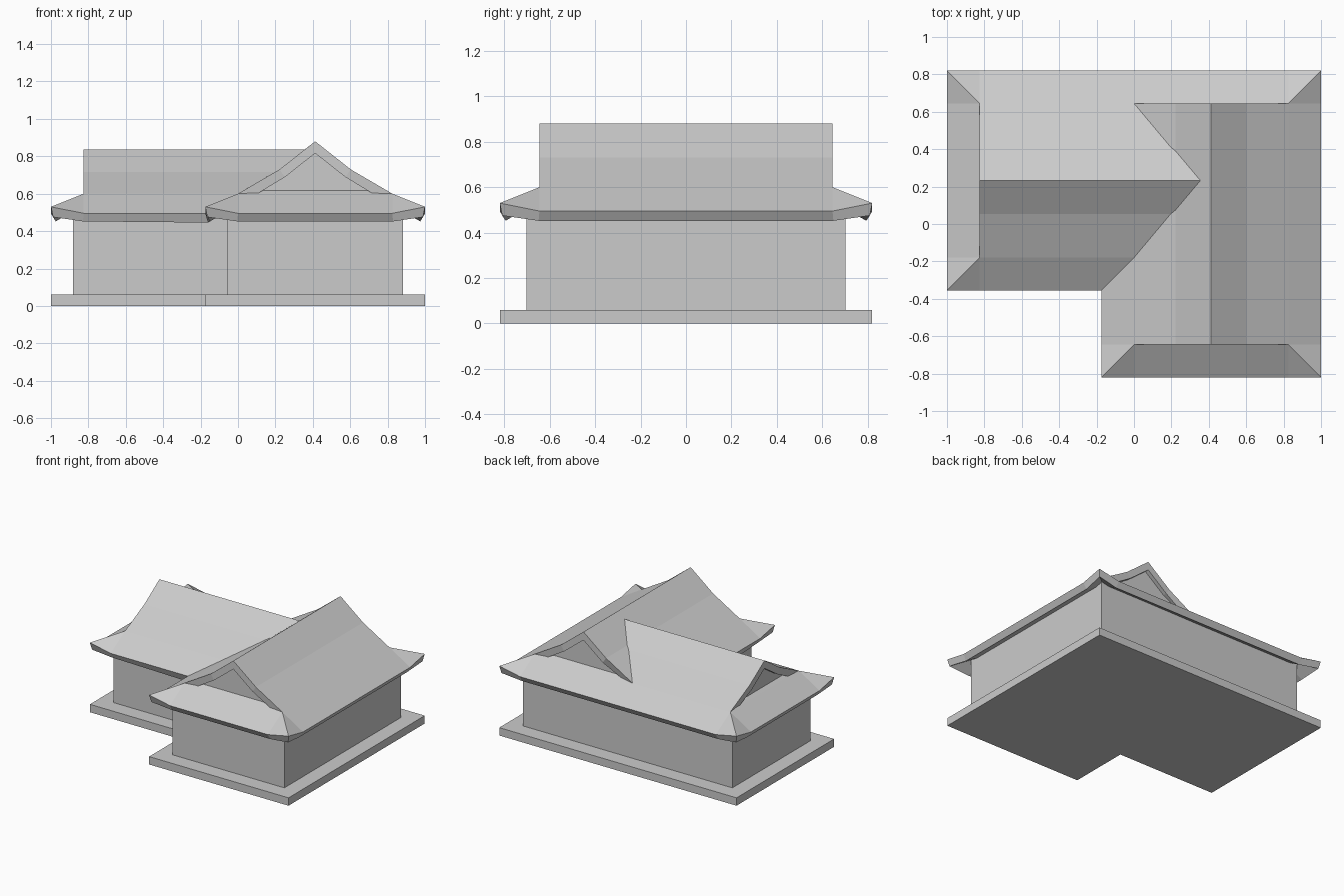
import bpy, bmesh

if "Cube" in bpy.data.objects:
    bpy.data.objects.remove(bpy.data.objects["Cube"])

# Shared dimensions
H, I = 0.5875, 0.175            # half roof width, hip inset from the eave
K = H - I                       # half width of the gable
XA, YB = 0.4125, 0.2325         # ridge lines of the two wings
YE, YG, XG = 0.82, 0.645, -0.825  # end eave and gable positions
ZE, ZC, ZS = 0.495, 0.53, 0.6   # eave, lifted corner, hip top heights
A = dict(brk=0.19, zb=0.73, top=0.88)
B = dict(brk=0.18, zb=0.715, top=0.835)


def make(name, faces, up=False):
    bm = bmesh.new()
    for pts in faces:
        bm.faces.new([bm.verts.new(p) for p in pts])
    bmesh.ops.remove_doubles(bm, verts=bm.verts, dist=0.0005)
    bm.normal_update()
    if up:
        for f in bm.faces:
            if f.normal.z < 0:
                f.normal_flip()
    me = bpy.data.meshes.new(name)
    bm.to_mesh(me)
    bm.free()
    ob = bpy.data.objects.new(name, me)
    bpy.context.collection.objects.link(ob)
    return ob


# L-shaped slab, outline pulled in by a given amount
def l_prism(name, d, z0, z1):
    o = [(-1 + d, YB - H + d), (XA - H + d, YB - H + d), (XA - H + d, -YE + d),
         (1 - d, -YE + d), (1 - d, YE - d), (-1 + d, YE - d)]
    faces = [[(x, y, z0) for x, y in reversed(o)], [(x, y, z1) for x, y in o]]
    for i, p in enumerate(o):
        q = o[(i + 1) % 6]
        faces.append([(*p, z0), (*q, z0), (*q, z1), (*p, z1)])
    return make(name, faces)


l_prism("stone_base", 0, 0, 0.06)
l_prism("walls", 0.117, 0.06, 0.53)

# Valley points where the wings meet (front side, mirrored for the back)
E = (XA - H, YB - H, ZE)
S = (XA - K, YB - K, ZS)
M1 = (0.195, YB - B["brk"], B["zb"])
M2 = (XA - A["brk"], 0.075, A["zb"])
R = (0.355, YB, B["top"])


def m(p):
    return (p[0], 2 * YB - p[1], p[2])


def corner(cx, cy, sx, sy):     # two lifted triangles at a hip corner
    c, s = (cx, cy, ZC), (cx - sx * I, cy - sy * I, ZS)
    return [[c, s, (cx, cy - sy * I, ZE)], [c, s, (cx - sx * I, cy, ZE)]]


x0, x1 = XA - K, XA + K
xl, xr = XA - A["brk"], XA + A["brk"]
roof = []
for cx, cy, sx, sy in ((1, YE, 1, 1), (1, -YE, 1, -1), (XA - H, -YE, -1, -1),
                       (-1, YE, -1, 1), (-1, YB - H, -1, -1)):
    roof += corner(cx, cy, sx, sy)
# Right wing: end skirts, right slope, left slope
for s in (1, -1):
    roof.append([(x0, s * YE, ZE), (x1, s * YE, ZE), (x1, s * YG, ZS), (x0, s * YG, ZS)])
right = [(1, ZE), (x1, ZS), (xr, A["zb"]), (XA, A["top"])]
for (xa, za), (xb, zb) in zip(right, right[1:]):
    roof.append([(xa, -YG, za), (xa, YG, za), (xb, YG, zb), (xb, -YG, zb)])
roof += [
    [(XA - H, -YG, ZE), (x0, -YG, ZS), S, E],
    [(x0, -YG, ZS), (xl, -YG, A["zb"]), M2, M1, S],
    [m(S), m(M1), m(M2), (xl, YG, A["zb"])],
    [(xl, -YG, A["zb"]), (XA, -YG, A["top"]), (XA, YG, A["top"]),
     (xl, YG, A["zb"]), m(M2), R, M2],
]
# Left wing: front and back slopes, end skirt
yb, ys = YB - B["brk"], YB - K
front = [[(XG, ys, ZS), S, M1, (XG, yb, B["zb"])],
         [(XG, yb, B["zb"]), M1, M2, R, (XG, YB, B["top"])]]
roof += front + [[m(p) for p in f] for f in front]
roof += [[(XG, YB - H, ZE), E, S, (XG, ys, ZS)],
         [(XG, YE, ZE), (x0, YE, ZE), (x0, YG, ZS), (XG, YG, ZS)],
         [(-1, ys, ZE), (-1, YG, ZE), (XG, YG, ZS), (XG, ys, ZS)]]
ob = make("roof", roof, up=True)
mod = ob.modifiers.new("thickness", "SOLIDIFY")
mod.thickness, mod.offset, mod.use_even_offset = 0.05, -1, True


# Recessed gable wall with its sloping ledge
def gable(name, w, place):
    d, u, z = 0.03, K - 0.06, 0.617
    b, zb, t = w["brk"], w["zb"] - 0.03, w["top"] - 0.03
    wall = [(-u, d, z), (u, d, z), (b, d, zb), (0, d, t), (-b, d, zb)]
    ledge = [(-K, 0, ZS), (K, 0, ZS), (u, d, z), (-u, d, z)]
    make(name, [[place(*p) for p in f] for f in (wall, ledge)])


gable("front_gable", A, lambda u, d, z: (XA + u, -YG + d, z))
gable("back_gable", A, lambda u, d, z: (XA - u, YG - d, z))
gable("left_gable", B, lambda u, d, z: (XG + d, YB - u, z))
